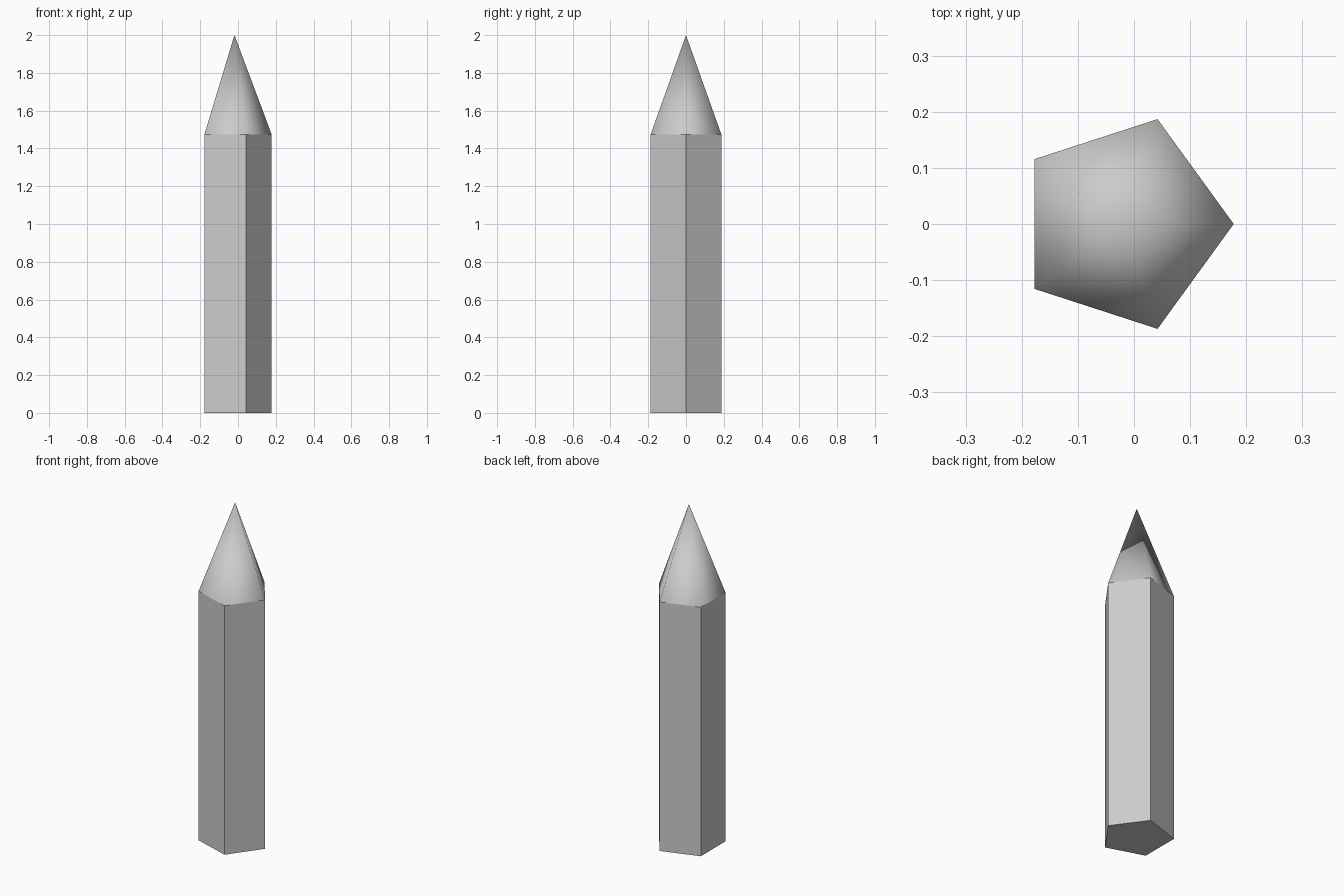
import bpy, bmesh, math

if "Cube" in bpy.data.objects:
    bpy.data.objects.remove(bpy.data.objects["Cube"])

SIDES, RADIUS = 5, 0.1965
JOINT_Z, TIP_Z = 1.475, 2.0
# shift so that the pentagon's extents are centred on x = 0
CX = -RADIUS * (1 - math.cos(math.pi / SIDES)) / 2

bm = bmesh.new()

# pentagonal shaft
ring = [bm.verts.new((CX + RADIUS * math.cos(i * math.tau / SIDES),
                      RADIUS * math.sin(i * math.tau / SIDES), 0))
        for i in range(SIDES)]
base = bm.faces.new(ring)
ext = bmesh.ops.extrude_face_region(bm, geom=[base], use_keep_orig=True)
top_verts = [g for g in ext["geom"] if isinstance(g, bmesh.types.BMVert)]
top_face = [g for g in ext["geom"] if isinstance(g, bmesh.types.BMFace)]
bmesh.ops.translate(bm, verts=top_verts, vec=(0, 0, JOINT_Z))

# pointed tip, smooth shaded, with a sharp joint to the shaft
joint_edges = list(top_face[0].edges)
poked = bmesh.ops.poke(bm, faces=top_face)
poked["verts"][0].co = (CX, 0, TIP_Z)
for f in poked["faces"]:
    f.smooth = True
for e in joint_edges:
    e.smooth = False

bmesh.ops.recalc_face_normals(bm, faces=bm.faces)
mesh = bpy.data.meshes.new("pointed_post")
bm.to_mesh(mesh)
bm.free()
bpy.context.collection.objects.link(bpy.data.objects.new("pointed_post", mesh))
